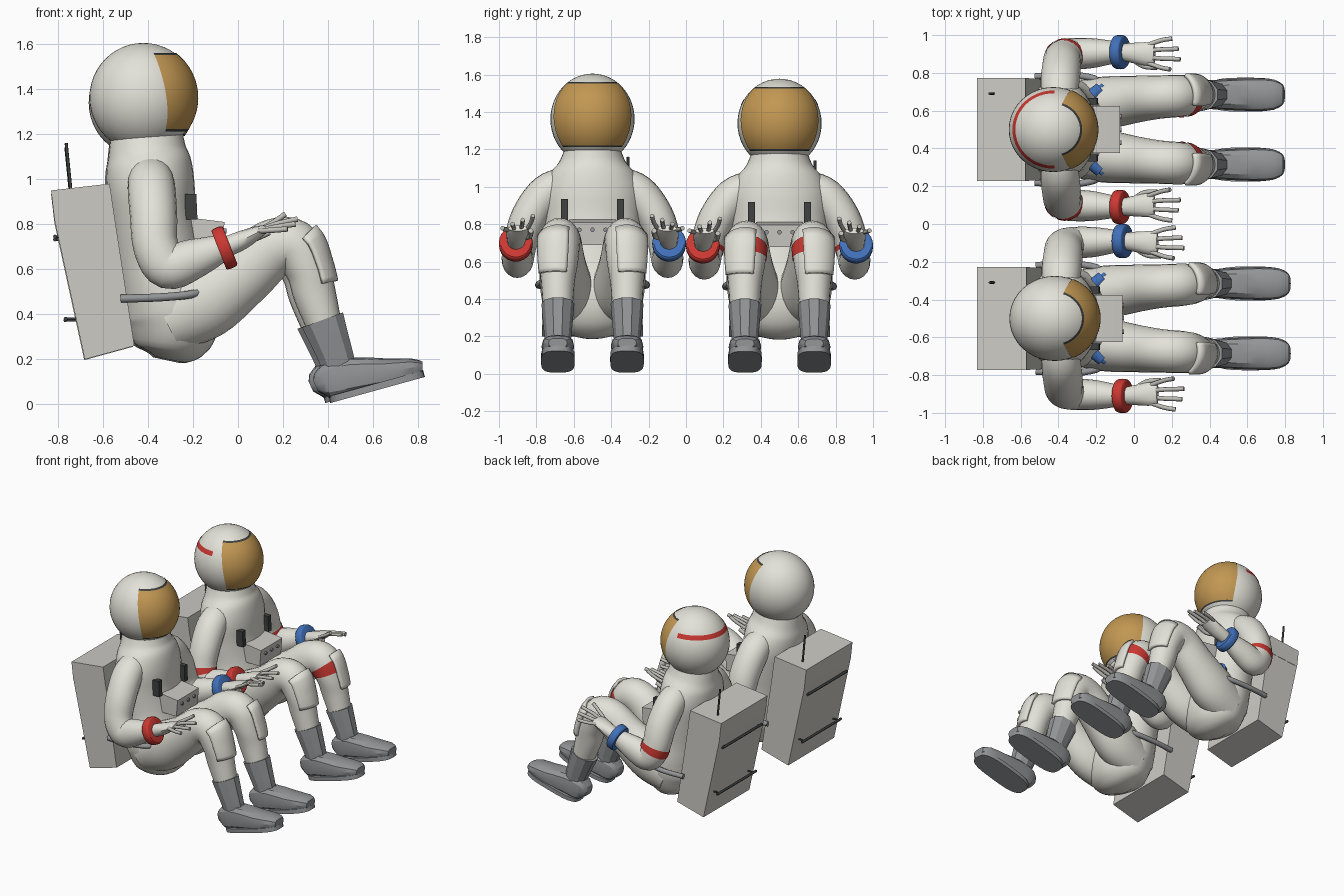
import bpy, bmesh, math
from mathutils import Vector

cube = bpy.data.objects.get("Cube")
if cube:
    bpy.data.objects.remove(cube)


def material(name, r, g, b):
    m = bpy.data.materials.new(name)
    m.use_nodes = True
    m.diffuse_color = (r, g, b, 1)
    m.node_tree.nodes["Principled BSDF"].inputs["Base Color"].default_value = (r, g, b, 1)
    return m


WHITE = material("suit white", .77, .76, .69)
PACK = material("pack light grey", .61, .60, .56)
GREY = material("boot grey", .29, .30, .31)
FINGER = material("glove grey", .52, .51, .47)
DARK = material("dark trim", .05, .052, .052)
GOLD = material("visor gold", .54, .31, .085)
RED = material("red", .60, .04, .032)
BLUE = material("blue", .053, .162, .485)

# Placement of the figure being built: name prefix, y centre, x and z scale
figure = {"name": "", "y": 0, "sx": 1, "sz": 1}


def finish(name, bm, mats, side=1, angle=40):
    """Mirror, place and shade a part."""
    for v in bm.verts:
        x, y, z = v.co
        v.co = ((x + .83) * figure["sx"] - .83, y * side + figure["y"], z * figure["sz"])
    bmesh.ops.recalc_face_normals(bm, faces=bm.faces)
    mesh = bpy.data.meshes.new(name)
    bm.to_mesh(mesh)
    bm.free()
    for m in mats:
        mesh.materials.append(m)
    mesh.shade_smooth()
    mesh.set_sharp_from_angle(angle=math.radians(angle))
    ob = bpy.data.objects.new(figure["name"] + name, mesh)
    bpy.context.collection.objects.link(ob)
    return ob


def spline(st, t):
    """Smooth interpolation through the stations at parameter t."""
    i = min(int(t), len(st) - 2)
    f = t - i
    p = [st[max(0, min(len(st) - 1, i + k))] for k in (-1, 0, 1, 2)]
    return [.5 * (2 * b + (c - a) * f + (2 * a - 5 * b + 4 * c - d) * f * f
                  + (3 * b - a - 3 * c + d) * f ** 3) for a, b, c, d in zip(*p)]


def loft(name, st, mat, side=1, n=20, sub=5, span=None, arc=None, grow=0, power=2, angle=40):
    """Skin through stations (x, y, z, side radius, front radius); span and arc cut a patch."""
    bm = bmesh.new()
    t0, t1 = span or (0, len(st) - 1)
    count = max(1, round((t1 - t0) * sub))
    rings = []
    for k in range(count + 1):
        t = t0 + (t1 - t0) * k / count
        x, y, z, ru, rv = spline(st, t)
        lo, hi = max(0, t - .05), min(len(st) - 1, t + .05)
        tan = (Vector(spline(st, hi)[:3]) - Vector(spline(st, lo)[:3])).normalized()
        u = Vector((0, 1, 0)) - tan * tan.y
        u = u.normalized() if u.length > .05 else Vector((1, 0, 0))
        v = tan.cross(u)
        a0, a1 = arc or (0, 360)
        ring = []
        for j in range(n + (1 if arc else 0)):
            a = math.radians(a0 + (a1 - a0) * j / n)
            c, s = math.cos(a), math.sin(a)
            c = math.copysign(abs(c) ** (2 / power), c)
            s = math.copysign(abs(s) ** (2 / power), s)
            ring.append(bm.verts.new(Vector((x, y, z)) + u * c * (ru + grow) + v * s * (rv + grow)))
        rings.append(ring)
    for a, b in zip(rings, rings[1:]):
        for j in range(n):
            k = (j + 1) % len(a)
            bm.faces.new((a[j], a[k], b[k], b[j]))
    if not arc and not span:
        bm.faces.new(rings[0])
        bm.faces.new(rings[-1])
    return finish(name, bm, [mat], side, angle)


def prism(name, pts, y0, y1, mat, side=1):
    """Side profile (x, z) extruded across y."""
    bm = bmesh.new()
    a, b = [[bm.verts.new((x, y, z)) for x, z in pts] for y in (y0, y1)]
    bm.faces.new(a)
    bm.faces.new(b)
    for i in range(len(a)):
        j = (i + 1) % len(a)
        bm.faces.new((a[i], a[j], b[j], b[i]))
    return finish(name, bm, [mat], side, 20)


def rod(name, pts, r, mat, side=1, n=8):
    return loft(name, [(*p, r, r) for p in pts], mat, side, n=n, sub=4, angle=50)


HEAD, RADII = Vector((-.42, 0, 1.362)), Vector((.24, .225, .243))


def head_patch(name, heights, half_angle, facing, scale, mats, edge=0):
    """Patch on the helmet between heights, spanning half_angle(f) to both sides."""
    bm, rows = bmesh.new(), []
    for h in heights:
        f = (h - heights[0]) / (heights[-1] - heights[0])
        r, row = math.sqrt(1 - (h / RADII.z) ** 2), []
        for j in range(33):
            a = math.radians(facing + half_angle(f) * (j / 16 - 1))
            p = Vector((RADII.x * r * math.cos(a), RADII.y * r * math.sin(a), h))
            row.append(bm.verts.new(HEAD + p * scale))
        rows.append(row)
    for i, (a, b) in enumerate(zip(rows, rows[1:])):
        for j in range(32):
            face = bm.faces.new((a[j], a[j + 1], b[j + 1], b[j]))
            face.material_index = int(edge and i in (0, len(rows) - 2))
    return finish(name, bm, mats)


TORSO = [(-.31, 0, .2, .07, .06), (-.30, 0, .25, .19, .16), (-.29, 0, .38, .25, .21),
         (-.32, 0, .52, .26, .2), (-.35, 0, .66, .25, .195), (-.375, 0, .82, .26, .19),
         (-.388, 0, .96, .265, .196), (-.395, 0, 1.06, .235, .19), (-.402, 0, 1.13, .18, .172),
         (-.405, 0, 1.2, .15, .16)]
ARM = [(-.39, .13, 1.03, .08, .09), (-.385, .24, .97, .1, .105), (-.375, .335, .84, .1, .105),
       (-.365, .385, .7, .09, .1), (-.31, .4, .612, .085, .1), (-.2, .405, .645, .078, .09),
       (-.07, .41, .695, .055, .06)]
LEG = [(-.31, .12, .38, .13, .15), (-.15, .14, .46, .14, .17), (.02, .16, .58, .125, .145),
       (.15, .172, .69, .115, .13), (.25, .178, .7, .112, .12), (.31, .182, .6, .105, .1),
       (.34, .185, .49, .09, .095), (.38, .185, .36, .08, .08)]
BOOT = [(.375, .185, .375, .088, .102), (.41, .185, .28, .08, .09), (.445, .185, .18, .07, .08),
        (.45, .185, .12, .065, .08)]
FOOT = [(.345, .185, .08, .04, .025), (.39, .185, .1, .072, .08), (.5, .185, .125, .08, .085),
        (.66, .185, .143, .087, .062), (.77, .185, .163, .08, .042), (.82, .185, .165, .05, .025)]


def build_limbs(side, striped):
    label = "left_" if side > 0 else "right_"
    # Arm, wrist ring and glove
    loft(label + "arm", ARM, WHITE, side)
    ring = [(-.085, .41, .685, .085, .09), (-.075, .41, .689, .09, .096),
            (-.045, .41, .702, .09, .096), (-.035, .41, .706, .082, .088)]
    loft(label + "wrist_ring", ring, BLUE if side > 0 else RED, side, n=24, sub=2)
    palm = [(-.05, .41, .7, .045, .045), (.02, .405, .73, .055, .042),
            (.09, .4, .765, .062, .028), (.125, .4, .778, .05, .016)]
    loft(label + "glove", palm, WHITE, side, n=12, sub=3)
    for i, reach in enumerate((.21, .265, .255, .22)):
        o = (i - 1.5) * .032
        rod(label + "finger", [(.09, .4 + o, .77), (.16, .4 + o * 1.5, .81 - .012 * i),
                               (reach, .4 + o * 1.7, .845 - .022 * i)], .012, FINGER, side)
    rod(label + "thumb", [(.01, .37, .725), (.07, .335, .735), (.14, .33, .765)], .014, FINGER, side)
    # Leg with raised shin panel
    loft(label + "leg", LEG, WHITE, side, n=24)
    panel = loft(label + "shin_panel", LEG, WHITE, side, n=10, span=(4.1, 5.7), arc=(25, 115), grow=.01)
    panel.modifiers.new("thickness", "SOLIDIFY").offset = 0
    panel.modifiers["thickness"].thickness = .02
    # Boot
    loft(label + "boot_shaft", BOOT, GREY, side, n=10, sub=2, angle=25)
    loft(label + "boot_foot", FOOT, GREY, side, n=12, sub=2, power=2.8, angle=30)
    loft(label + "boot_sole", [(.62, .185, .064, .09, .218), (.612, .185, .093, .09, .218)],
         GREY, side, n=28, sub=1, power=3.2)
    # Hose handle, chest strap and connectors
    rod(label + "hose", [(-.52, .28, .47), (-.35, .29, .475), (-.2, .27, .49), (-.15, .22, .515),
                         (-.11, .17, .55)], .018, GREY, side)
    prism(label + "chest_strap", [(-.24, .82), (-.18, .82), (-.185, .935), (-.245, .935)],
          .132, .168, DARK, side)
    for z, colour in ((.6, BLUE), (.48, BLUE if side > 0 else RED)):
        c = Vector((-.21, .18, z))
        d = Vector((.045, .035, -.005))
        rod(label + "connector", [c, c + d], .036, colour, side, n=14)
        rod(label + "connector_cap", [c + d, c + d * 1.4], .02, colour, side, n=10)
    # Extra stripes
    if striped:
        loft(label + "arm_band", ARM, RED, side, span=(2.95, 3.3), grow=.004, sub=12)
        loft(label + "knee_band", LEG, RED, side, n=14, span=(4.25, 4.75), arc=(85, 270), grow=.005, sub=12)


def build_figure(name, y, sx, sz, striped):
    figure.update(name=name, y=y, sx=sx, sz=sz)
    loft("torso", TORSO, WHITE, n=32)
    for side in (-1, 1):
        build_limbs(side, striped)

    # Helmet and visor
    bm = bmesh.new()
    bmesh.ops.create_uvsphere(bm, u_segments=40, v_segments=24, radius=1)
    for v in bm.verts:
        v.co = HEAD + v.co * RADII
    finish("helmet", bm, [WHITE])
    heights = [-.147, -.138] + [-.138 + .325 * i / 12 for i in range(1, 13)] + [.196]
    head_patch("visor", heights, lambda f: 60 + 12 * f, 0, 1.015, [GOLD, DARK], edge=1)
    if striped:
        head_patch("helmet_stripe", [.1, .11, .12, .13], lambda f: 92, 180, 1.008, [RED])

    # Backpack: body, lid, rails and antenna
    prism("pack_body", [(-.68, .2), (-.46, .26), (-.55, .845), (-.815, .82)], -.27, .27, PACK)
    prism("pack_lid", [(-.815, .82), (-.55, .845), (-.57, .98), (-.83, .95)], -.272, .272, PACK)
    for x, z in ((-.812, .745), (-.765, .38)):
        rod("pack_rail", [(x, -.23, z), (x, .23, z)], .009, DARK)
        for end in (-.2, .2):
            rod("rail_mount", [(x, end, z), (x + .06, end, z)], .006, DARK)
    rod("antenna", [(-.742, .19, .95), (-.763, .19, 1.16)], .007, DARK)

    # Chest control box with knobs
    prism("chest_box", [(-.22, .69), (-.07, .69), (-.06, .81), (-.18, .825), (-.22, .825)],
          -.125, .125, PACK)
    for ky in (-.07, 0, .07):
        rod("box_knob", [(-.07, ky, .77), (-.052, ky, .77)], .012, GREY, n=10)


build_figure("first_", -.5, 1, 1, False)
build_figure("second_", .5, .982, .983, True)
